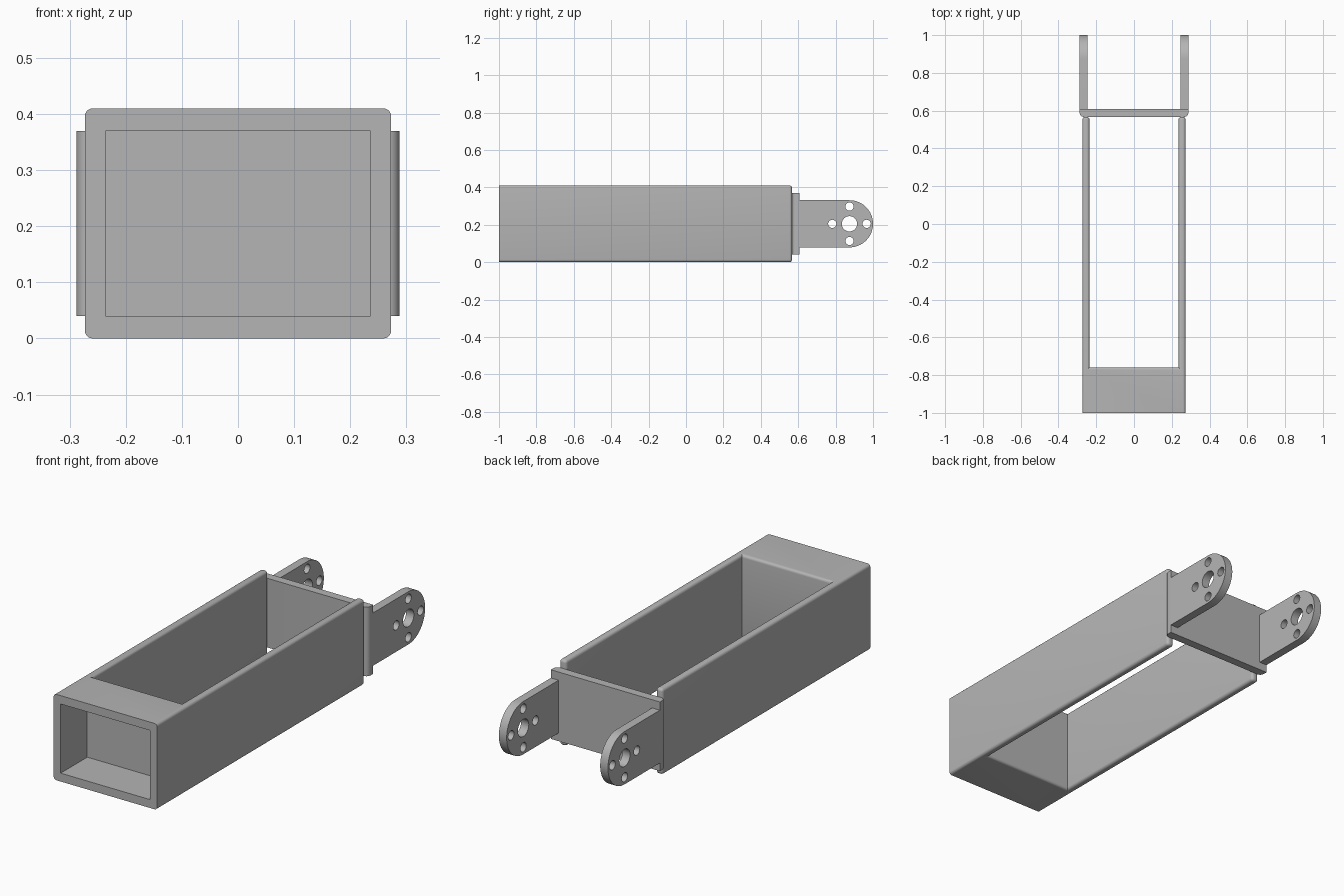
import bpy, bmesh, math
from mathutils import Matrix

if "Cube" in bpy.data.objects:
    bpy.data.objects.remove(bpy.data.objects["Cube"])

grey = bpy.data.materials.new("plain_grey")
grey.diffuse_color = (0.46, 0.46, 0.46, 1)
grey.use_nodes = True
grey.node_tree.nodes["Principled BSDF"].inputs["Base Color"].default_value = grey.diffuse_color


def finish(obj):
    """Assign the colour and smooth the rounded edges."""
    obj.data.materials.clear()
    obj.data.materials.append(grey)
    bpy.ops.object.select_all(action='DESELECT')
    obj.select_set(True)
    bpy.context.view_layer.objects.active = obj
    bpy.ops.object.shade_smooth_by_angle(angle=math.radians(35))


def prism(name, pts, z0, z1, radius, rounded):
    """Extrude a plan outline upward, then round the edges picked by a rule."""
    bm = bmesh.new()
    base = bm.faces.new([bm.verts.new((x, y, z0)) for x, y in pts])
    ext = bmesh.ops.extrude_face_region(bm, geom=[base])
    top = [v for v in ext["geom"] if isinstance(v, bmesh.types.BMVert)]
    bmesh.ops.translate(bm, verts=top, vec=(0, 0, z1 - z0))
    bmesh.ops.recalc_face_normals(bm, faces=bm.faces)
    edges = [e for e in bm.edges if rounded(e.verts[0].co, e.verts[1].co)]
    if edges:
        bmesh.ops.bevel(bm, geom=edges, offset=radius, offset_type='OFFSET',
                        segments=5, profile=0.5, affect='EDGES')
    mesh = bpy.data.meshes.new(name)
    bm.to_mesh(mesh)
    bm.free()
    obj = bpy.data.objects.new(name, mesh)
    bpy.context.collection.objects.link(obj)
    return obj


def near(a, b):
    return abs(a - b) < 1e-4


# Sleeve body: solid front block with two long side rails
W, IN, FRONT, WALL, END, H = 0.273, 0.236, -1.0, -0.76, 0.567, 0.41


def body_rounded(a, b):
    front = near(a.y, FRONT) and near(b.y, FRONT)
    inner_corner = near(a.y, WALL) and near(b.y, WALL) and near(a.x, b.x)
    return not front and not inner_corner


body = prism("sleeve_body",
             [(-W, FRONT), (W, FRONT), (W, END), (IN, END),
              (IN, WALL), (-IN, WALL), (-IN, END), (-W, END)],
             0, H, 0.014, body_rounded)

# Rectangular socket cut into the front block
cutter = prism("socket_cutter", [(-IN, -1.1), (IN, -1.1), (IN, -0.8), (-IN, -0.8)],
               0.04, 0.37, 0, lambda a, b: False)
cutter.hide_render = True
cut = body.modifiers.new("socket", 'BOOLEAN')
cut.operation, cut.solver, cut.object = 'DIFFERENCE', 'EXACT', cutter
bpy.context.view_layer.objects.active = body
bpy.ops.object.modifier_apply(modifier=cut.name)
bpy.data.objects.remove(cutter)
finish(body)

# Bracket plate across the back, with bent front corners
BW = 0.288
plate = prism("bracket_plate", [(-BW, END), (BW, END), (BW, 0.608), (-BW, 0.608)],
              0.04, 0.37, 0.022,
              lambda a, b: near(a.x, b.x) and near(a.y, END) and near(b.y, END))
finish(plate)


# Bracket arms: rounded lugs with a centre hole and four bolt holes
def arc(cx, cy, r, a0, a1, n):
    return [(cx + r * math.cos(a0 + (a1 - a0) * i / n),
             cy + r * math.sin(a0 + (a1 - a0) * i / n)) for i in range(n + 1)]


CY, CZ, R, T = 0.874, 0.205, 0.126, 0.041
loops = [[(0.60, CZ - R)] + arc(CY, CZ, R, -math.pi / 2, math.pi / 2, 32) + [(0.60, CZ + R)],
         arc(CY, CZ, 0.041, 0, 2 * math.pi, 32)[:-1]]
for k in range(4):
    a = k * math.pi / 2
    loops.append(arc(CY + 0.092 * math.cos(a), CZ + 0.092 * math.sin(a),
                     0.022, 0, 2 * math.pi, 20)[:-1])

for side, s in (("left", -1), ("right", 1)):
    curve = bpy.data.curves.new(side + "_bracket_arm", 'CURVE')
    curve.dimensions, curve.fill_mode, curve.extrude = '2D', 'BOTH', T / 2
    for pts in loops:
        sp = curve.splines.new('POLY')
        sp.points.add(len(pts) - 1)
        for p, (u, v) in zip(sp.points, pts):
            p.co = (u, v, 0, 1)
        sp.use_cyclic_u = True
    arm = bpy.data.objects.new(side + "_bracket_arm", curve)
    bpy.context.collection.objects.link(arm)
    # outline lies in the y-z plane, thickness along x
    arm.matrix_world = Matrix(((0, 0, 1, s * (BW - T / 2)), (1, 0, 0, 0),
                               (0, 1, 0, 0), (0, 0, 0, 1)))
    bpy.ops.object.select_all(action='DESELECT')
    arm.select_set(True)
    bpy.context.view_layer.objects.active = arm
    bpy.ops.object.convert(target='MESH')
    finish(bpy.context.view_layer.objects.active)
